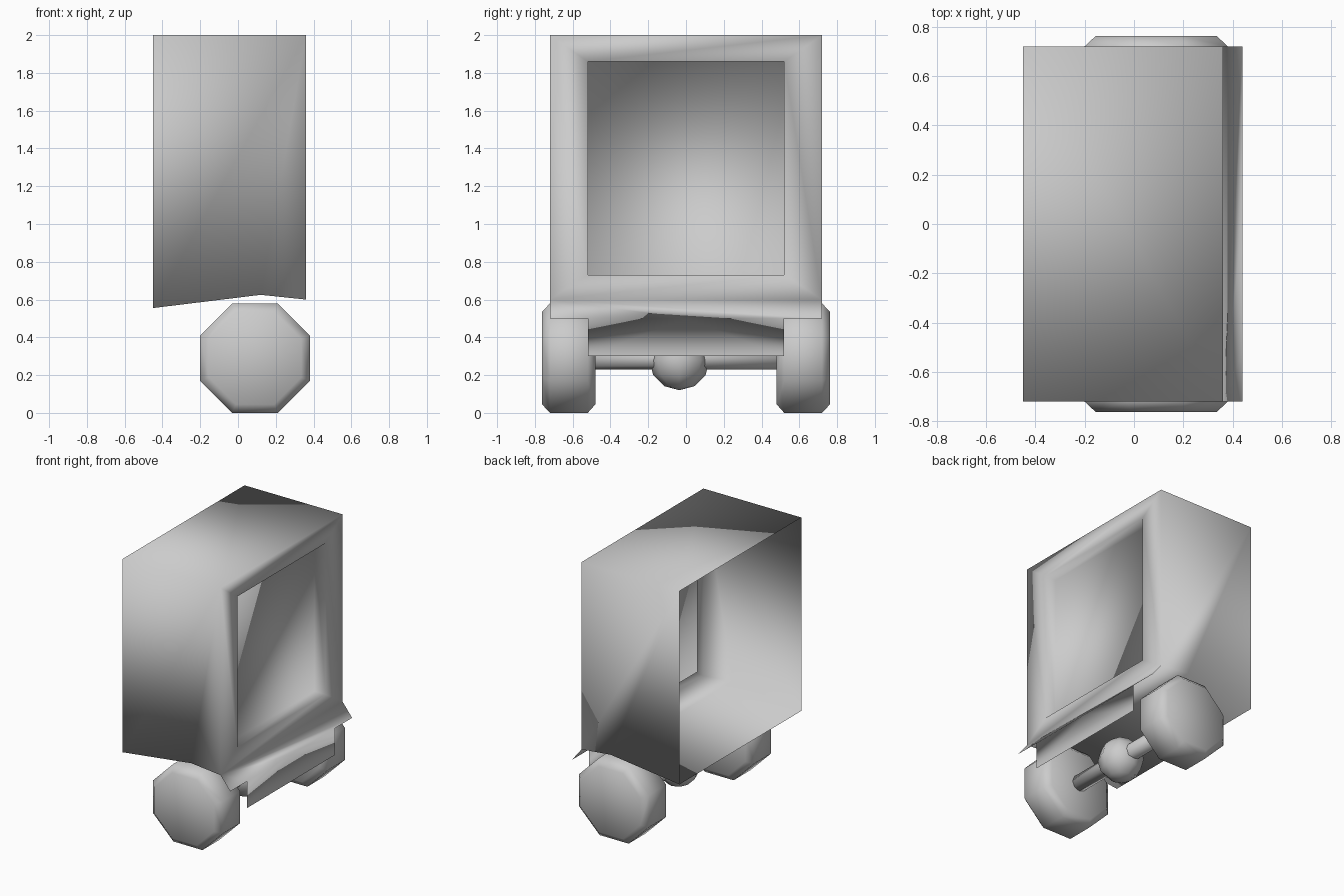
import bpy, bmesh, math
from mathutils import Matrix, Vector

if "Cube" in bpy.data.objects:
    bpy.data.objects.remove(bpy.data.objects["Cube"])


def make_object(name, bm):
    for f in bm.faces:
        f.smooth = True
    mesh = bpy.data.meshes.new(name)
    bm.to_mesh(mesh)
    bm.free()
    obj = bpy.data.objects.new(name, mesh)
    bpy.context.collection.objects.link(obj)
    return obj


def add_rect(bm, x, half_width, z0, z1):
    return [bm.verts.new((x, y, z)) for y, z in
            ((-half_width, z0), (half_width, z0), (half_width, z1), (-half_width, z1))]


def bridge(bm, a, b):
    n = len(a)
    for i in range(n):
        j = (i + 1) % n
        bm.faces.new((a[i], a[j], b[j], b[i]))


# Van rear shell: sheet body open at -x, with a recessed rear window
bm = bmesh.new()
outer = add_rect(bm, 0.36, 0.72, 0.60, 2.0)
rim = add_rect(bm, 0.36, 0.52, 0.73, 1.86)
pane = add_rect(bm, 0.27, 0.52, 0.73, 1.86)
mouth = add_rect(bm, -0.45, 0.72, 0.555, 2.0)
arch = [bm.verts.new((0.12, y, 0.625)) for y in (-0.72, 0.72)]
bridge(bm, outer, rim)
bridge(bm, rim, pane)
bm.faces.new(pane)
bm.faces.new((outer[0], outer[3], mouth[3], mouth[0], arch[0]))
bm.faces.new((outer[2], outer[1], arch[1], mouth[1], mouth[2]))
bm.faces.new((outer[3], outer[2], mouth[2], mouth[3]))
bm.faces.new((outer[1], outer[0], arch[0], arch[1]))
bm.faces.new((arch[1], arch[0], mouth[0], mouth[1]))

# Sloped bumper lip and the apron hanging between the wheels
lip = [bm.verts.new((0.44, y, 0.5)) for y in (-0.72, -0.52, 0.0, 0.52, 0.72)]
bm.faces.new([outer[1], outer[0]] + lip)
low = [bm.verts.new((0.44, y, 0.3)) for y in (0.52, -0.52)]
bm.faces.new(lip[1:4] + low)
make_object("van_body", bm)

# Octagonal wheels with bevelled shoulders
WHEEL_PROFILE = ((0.48, 0.245), (0.52, 0.29), (0.72, 0.29), (0.762, 0.245))
for side, name in ((-1, "front_wheel"), (1, "back_wheel")):
    bm = bmesh.new()
    rings = []
    for y, flat in WHEEL_PROFILE:
        r = flat / math.cos(math.pi / 8)
        angles = [math.pi / 8 + i * math.pi / 4 for i in range(8)]
        rings.append([bm.verts.new((0.09 + r * math.cos(a), side * y,
                                    0.29 + r * math.sin(a))) for a in angles])
    for a, b in zip(rings, rings[1:]):
        bridge(bm, a, b)
    bm.faces.new(rings[0])
    bm.faces.new(rings[-1])
    bmesh.ops.recalc_face_normals(bm, faces=bm.faces)
    make_object(name, bm)

# Axle
bm = bmesh.new()
bmesh.ops.create_cone(bm, cap_ends=True, segments=8, radius1=0.06, radius2=0.06, depth=1.0,
                      matrix=Matrix.Translation((0.09, 0, 0.29)) @ Matrix.Rotation(math.pi / 2, 4, 'X'))
make_object("axle", bm)

# Differential housing
bm = bmesh.new()
bmesh.ops.create_uvsphere(bm, u_segments=8, v_segments=6, radius=0.16,
                          matrix=Matrix.Translation((0.09, -0.035, 0.28)))
make_object("differential", bm)
